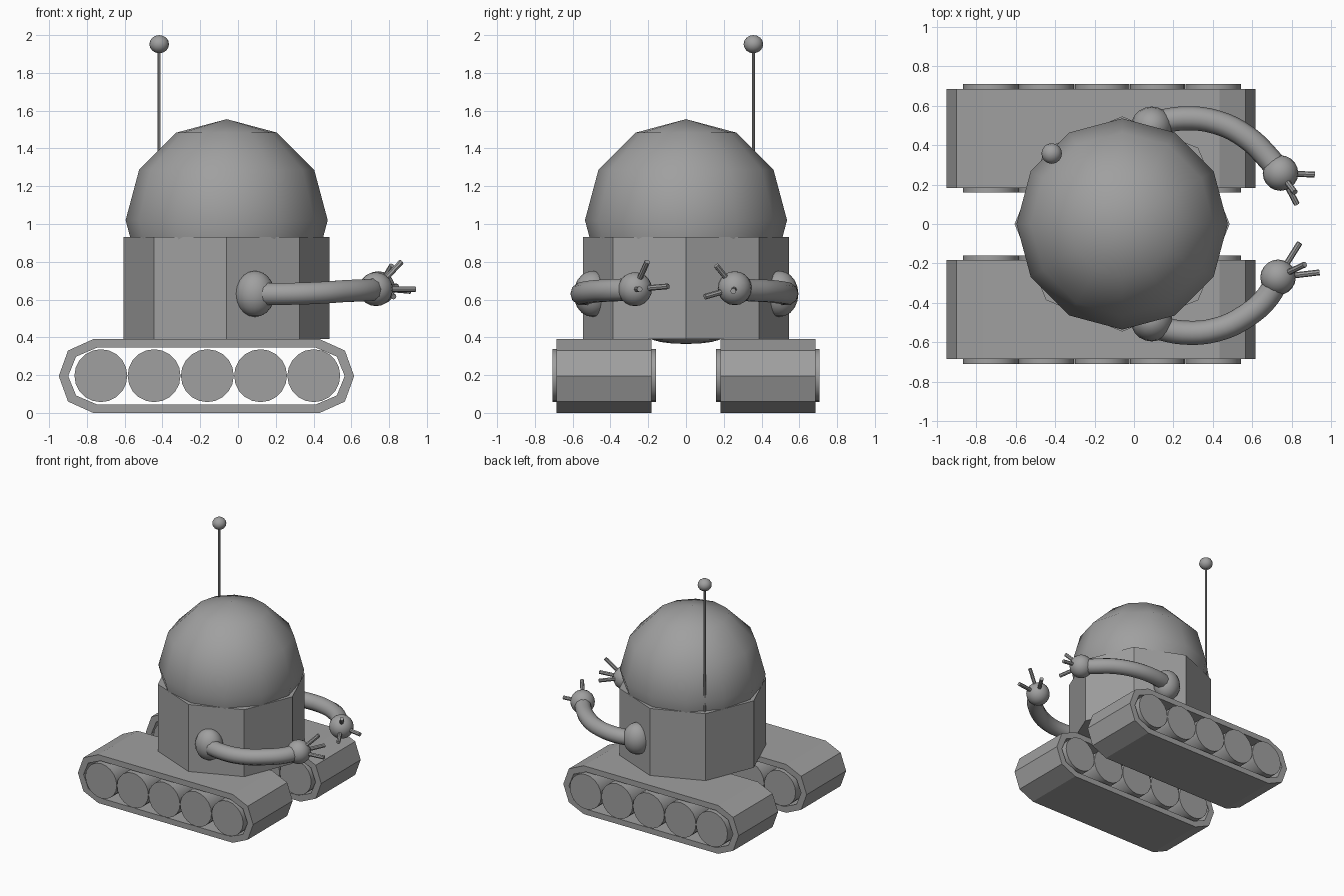
import bpy, bmesh, math
from mathutils import Vector

if "Cube" in bpy.data.objects:
    bpy.data.objects.remove(bpy.data.objects["Cube"])

grey = bpy.data.materials.new("plain grey")
grey.diffuse_color = (0.35, 0.35, 0.35, 1)
grey.use_nodes = True
grey.node_tree.nodes["Principled BSDF"].inputs["Base Color"].default_value = grey.diffuse_color


def finish(ob, name, smooth=None):
    """Name, colour and shade the object; smooth is the sharp-edge angle."""
    ob.name = name
    ob.data.materials.clear()
    ob.data.materials.append(grey)
    if smooth:
        bpy.ops.object.select_all(action='DESELECT')
        ob.select_set(True)
        bpy.context.view_layer.objects.active = ob
        bpy.ops.object.shade_smooth_by_angle(angle=math.radians(smooth))
    return ob


def ball(name, loc, scale, segments=20, rings=10):
    bpy.ops.mesh.primitive_uv_sphere_add(segments=segments, ring_count=rings, radius=1, location=loc)
    ob = bpy.context.object
    ob.scale = scale
    return finish(ob, name, 80)


def rod(name, a, b, radius, sides, smooth=None):
    """Cylinder from point a to point b."""
    a, b = Vector(a), Vector(b)
    bpy.ops.mesh.primitive_cylinder_add(vertices=sides, radius=radius, depth=(b - a).length,
                                        location=(a + b) / 2)
    ob = bpy.context.object
    ob.rotation_euler = (b - a).to_track_quat('Z', 'Y').to_euler()
    return finish(ob, name, smooth)


def belt(name, outer, inner, y0, y1):
    """Closed track band: a ring profile in x-z swept from y0 to y1."""
    bm = bmesh.new()
    rings = [[bm.verts.new((x, y, z)) for x, z in pts]
             for pts, y in ((outer, y0), (outer, y1), (inner, y1), (inner, y0))]
    n = len(outer)
    for k in range(4):
        r, s = rings[k], rings[(k + 1) % 4]
        for i in range(n):
            j = (i + 1) % n
            bm.faces.new((r[i], r[j], s[j], s[i]))
    bmesh.ops.recalc_face_normals(bm, faces=bm.faces)
    me = bpy.data.meshes.new(name)
    bm.to_mesh(me)
    bm.free()
    ob = bpy.data.objects.new(name, me)
    bpy.context.collection.objects.link(ob)
    return finish(ob, name)


def tube(name, points, radius):
    """Smooth bent tube through the points."""
    cu = bpy.data.curves.new(name, 'CURVE')
    cu.dimensions = '3D'
    cu.bevel_depth = radius
    cu.bevel_resolution = 3
    cu.resolution_u = 4
    cu.use_fill_caps = True
    sp = cu.splines.new('BEZIER')
    sp.bezier_points.add(len(points) - 1)
    for bp, p in zip(sp.bezier_points, points):
        bp.co = p
        bp.handle_left_type = bp.handle_right_type = 'AUTO'
    ob = bpy.data.objects.new(name, cu)
    bpy.context.collection.objects.link(ob)
    bpy.ops.object.select_all(action='DESELECT')
    ob.select_set(True)
    bpy.context.view_layer.objects.active = ob
    bpy.ops.object.convert(target='MESH')
    return finish(bpy.context.object, name, 50)


CX = -0.06   # centre of the body

# Eight-sided body with a corner facing each axis, and its rounded underside
rod("body", (CX, 0, 0.39), (CX, 0, 0.93), 0.545, 8)
ball("belly", (CX, 0, 0.40), (0.19, 0.19, 0.035), 24, 8)

# Coarse dome head
ball("dome", (CX, 0, 1.02), (0.535, 0.535, 0.535), 12, 6)

# Antenna on the back left of the dome
rod("antenna_rod", (-0.417, 0.357, 0.91), (-0.417, 0.357, 1.93), 0.008, 8)
ball("antenna_ball", (-0.417, 0.357, 1.952), (0.052, 0.052, 0.048), 16, 8)


# Tracks: one end of the band, mirrored to the other
def band(end):
    mid = -0.167
    left = [(mid - dx, 0.195 + dz) for dx, dz in end]
    right = [(mid + dx, 0.195 + dz) for dx, dz in reversed(end)]
    return left + right


outer = band([(0.60, 0.195), (0.733, 0.135), (0.782, 0), (0.733, -0.135), (0.60, -0.195)])
inner = band([(0.58, 0.150), (0.69, 0.103), (0.732, 0), (0.69, -0.103), (0.58, -0.150)])
for side, s in (("front", -1), ("back", 1)):
    belt(side + "_track", outer, inner, s * 0.182, s * 0.685)
    for i in range(5):
        x = -0.726 + i * 0.2818
        rod(f"{side}_wheel_{i + 1}", (x, s * 0.16, 0.197), (x, s * 0.708, 0.197), 0.14, 20, 40)

# Arms: shoulder, bent tube, round hand and three fingers
arms = {
    "front": ([(0.1, -0.52, 0.63), (0.25, -0.55, 0.63), (0.42, -0.535, 0.635),
               (0.57, -0.465, 0.645), (0.68, -0.365, 0.65), (0.73, -0.27, 0.655)],
              [(0.84, -0.095, 0.67), (0.94, -0.245, 0.655), (0.865, -0.205, 0.80)]),
    "back": ([(0.1, 0.51, 0.63), (0.25, 0.535, 0.63), (0.42, 0.515, 0.635),
              (0.57, 0.44, 0.645), (0.68, 0.335, 0.65), (0.742, 0.258, 0.66)],
             [(0.825, 0.10, 0.615), (0.915, 0.25, 0.645), (0.815, 0.16, 0.78)]),
}
for side, (path, tips) in arms.items():
    sx, sy, sz = path[0]
    shoulder = ball(side + "_shoulder", (0.09, math.copysign(0.495, sy), sz), (0.105, 0.1, 0.122))
    tube(side + "_arm", path, 0.061)
    ball(side + "_hand", path[-1], (0.09, 0.09, 0.09))
    for i, tip in enumerate(tips):
        rod(f"{side}_finger_{i + 1}", path[-1], tip, 0.015, 8)
